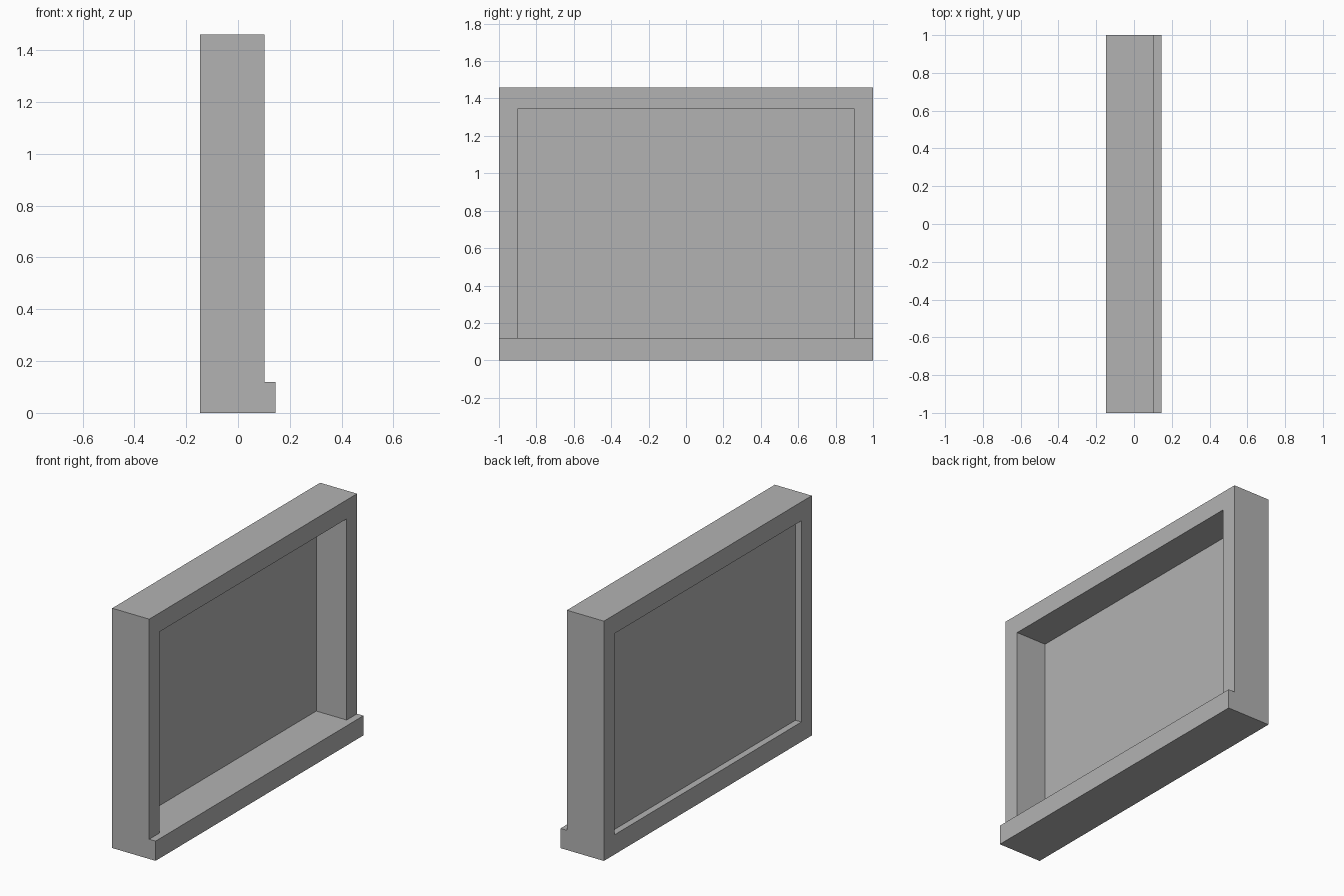
import bpy

cube = bpy.data.objects.get("Cube")
if cube:
    bpy.data.objects.remove(cube, do_unlink=True)

grey = bpy.data.materials.new("plain grey")
grey.use_nodes = True
grey.diffuse_color = (0.45, 0.45, 0.45, 1)
grey.node_tree.nodes["Principled BSDF"].inputs["Base Color"].default_value = grey.diffuse_color


def box(name, low, high):
    """Axis-aligned box between two opposite corners."""
    bpy.ops.mesh.primitive_cube_add(size=1)
    obj = bpy.context.object
    obj.name = name
    for v in obj.data.vertices:
        v.co = [(a + b) / 2 + c * (b - a) for a, b, c in zip(low, high, v.co)]
    obj.data.materials.append(grey)
    return obj


BACK, FACE, LIP = -0.147, 0.102, 0.145   # depth of the frame and its sill
HALF, INNER = 1.0, 0.9                   # half widths of frame and opening
SILL, HEAD, TOP = 0.12, 1.345, 1.46      # heights
PANE = -0.105

# Surround: projecting sill, head and two jambs
box("sill", (BACK, -HALF, 0), (LIP, HALF, SILL))
box("head", (BACK, -HALF, HEAD), (FACE, HALF, TOP))
for name, y0, y1 in (("front_jamb", -HALF, -INNER), ("back_jamb", INNER, HALF)):
    box(name, (BACK, y0, SILL), (FACE, y1, HEAD))

# Thin panel filling the opening
box("panel", (PANE - 0.002, -INNER, SILL), (PANE + 0.002, INNER, HEAD))
